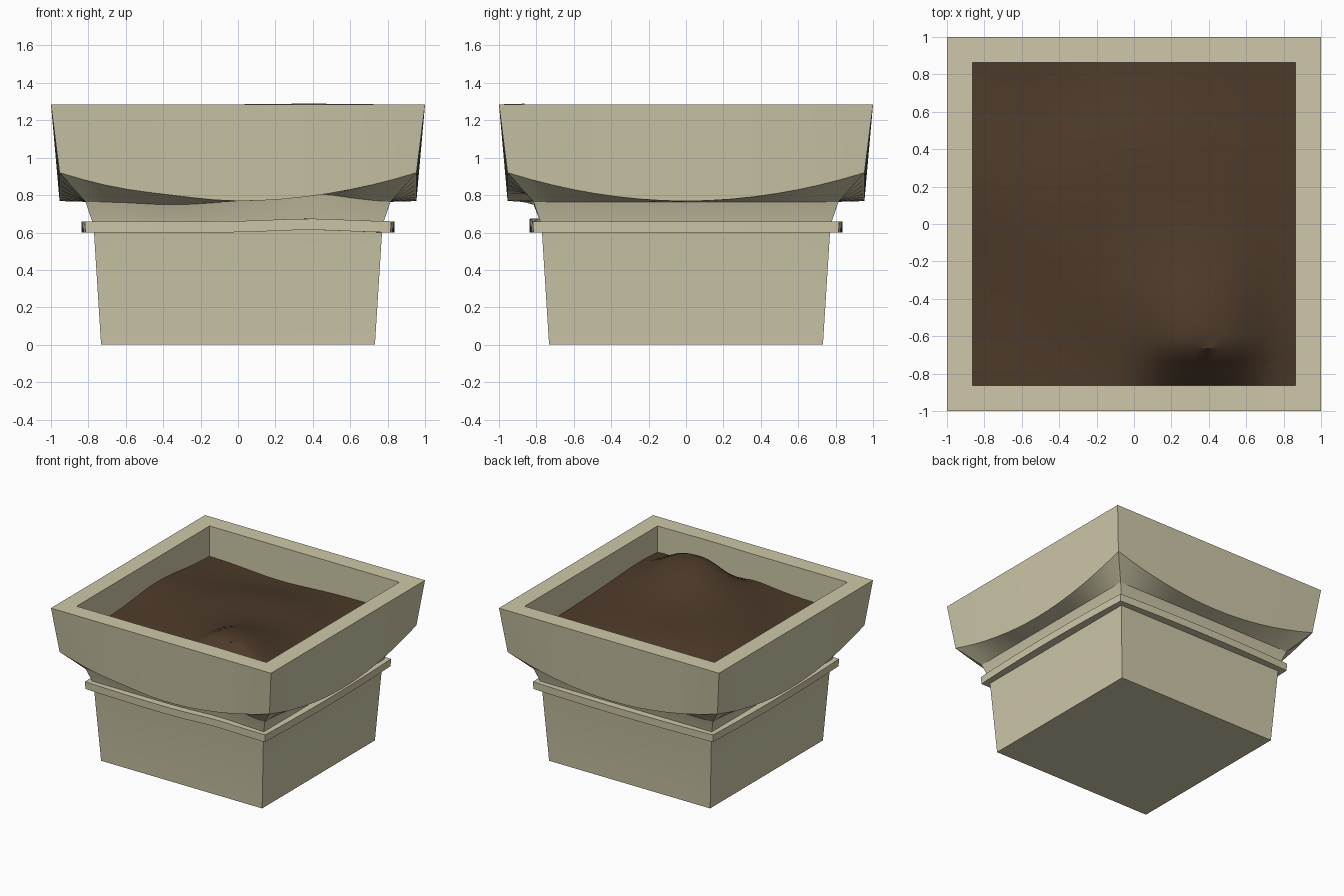
import bpy, bmesh, math

if "Cube" in bpy.data.objects:
    bpy.data.objects.remove(bpy.data.objects["Cube"])

SEG = 16        # segments along each side of the square


def material(name, rgb):
    m = bpy.data.materials.new(name)
    m.use_nodes = True
    m.diffuse_color = (*rgb, 1)
    bsdf = next(n for n in m.node_tree.nodes if n.type == 'BSDF_PRINCIPLED')
    bsdf.inputs["Base Color"].default_value = (*rgb, 1)
    return m


stone = material("pale stone", (0.615, 0.575, 0.395))
earth = material("dark soil", (0.075, 0.043, 0.023))


def finish(bm, name, mat, angle):
    me = bpy.data.meshes.new(name)
    bm.to_mesh(me)
    bm.free()
    me.materials.append(mat)
    ob = bpy.data.objects.new(name, me)
    bpy.context.collection.objects.link(ob)
    bpy.ops.object.select_all(action='DESELECT')
    ob.select_set(True)
    bpy.context.view_layer.objects.active = ob
    bpy.ops.object.shade_smooth_by_angle(angle=math.radians(angle))


def bell(d, width, power=2):
    return math.exp(-(abs(d) / width) ** power)


def square_loop(bm, half, z, arch=0, swell=0, dip=0, bow=0):
    """Subdivided square ring; arch lifts corners, swell and dip warp the front, bow bulges sides."""
    ring = []
    for side in range(4):
        for i in range(SEG):
            t = 2 * i / SEG - 1
            x, y = t * half, -half - bow * (1 - t * t)
            h = z + arch * abs(t) ** 1.95
            if side == 0:
                h += swell * bell(x - 0.38, 0.26) - dip * bell(x + 0.35, 0.22)
            for _ in range(side):
                x, y = -y, x
            ring.append(bm.verts.new((x, y, h)))
    return ring


def stack(name, rows, cap_bottom=False, closed=False):
    bm = bmesh.new()
    rings = [square_loop(bm, *r) for r in rows]
    pairs = list(zip(rings, rings[1:]))
    if closed:
        pairs.append((rings[-1], rings[0]))
    n = 4 * SEG
    for a, b in pairs:
        for i in range(n):
            j = (i + 1) % n
            bm.faces.new((a[i], a[j], b[j], b[i]))
    if cap_bottom:
        bm.faces.new(rings[0][::-1])
    finish(bm, name, stone, 30)


# Tapered body and flaring neck
neck_top = (0.815, 0.764, 0, 0.045, 0.016)
stack("pot_body", [(0.732, 0), (0.77, 0.6, 0, 0.014), (0.78, 0.66, 0, 0.014), neck_top],
      cap_bottom=True)

# Thin raised band, bowed slightly outward along each side
stack("pot_band", [(0.765, 0.6, 0, 0.014), (0.816, 0.6, 0, 0.014, 0, 0.02),
                   (0.818, 0.66, 0, 0.014, 0, 0.02), (0.765, 0.66, 0, 0.014)], closed=True)

# Heavy rim with an arched lower edge and hollow inside
stack("pot_rim", [neck_top, (0.954, 0.768, 0.152, 0, -0.01),
                  (1.0, 1.285), (0.863, 1.285, 0, 0.004), (0.863, 0.9)])

# Soil: swells (x, y, height, width, power) and a ridge that drops steeply at the front
SWELLS = [(0.05, 0, 0.075, 0.65, 4), (0.4, -0.66, 0.1, 0.5, 2),
          (-0.85, 0.2, 0.05, 0.4, 2), (-0.2, 0.9, -0.03, 0.4, 2)]


def soil_height(x, y):
    z = 1.035
    for cx, cy, height, width, power in SWELLS:
        z += height * bell(math.hypot(x - cx, y - cy), width, power)
    dy = y + 0.66
    fall = bell(dy, 0.4) if dy > 0 else 1 + 9 * dy
    return z + 0.11 * bell(x - 0.38, 0.3, 3) * fall


bm = bmesh.new()
bmesh.ops.create_grid(bm, x_segments=26, y_segments=26, size=0.864)
for v in bm.verts:
    v.co.z = soil_height(v.co.x, v.co.y)
finish(bm, "soil", earth, 40)
